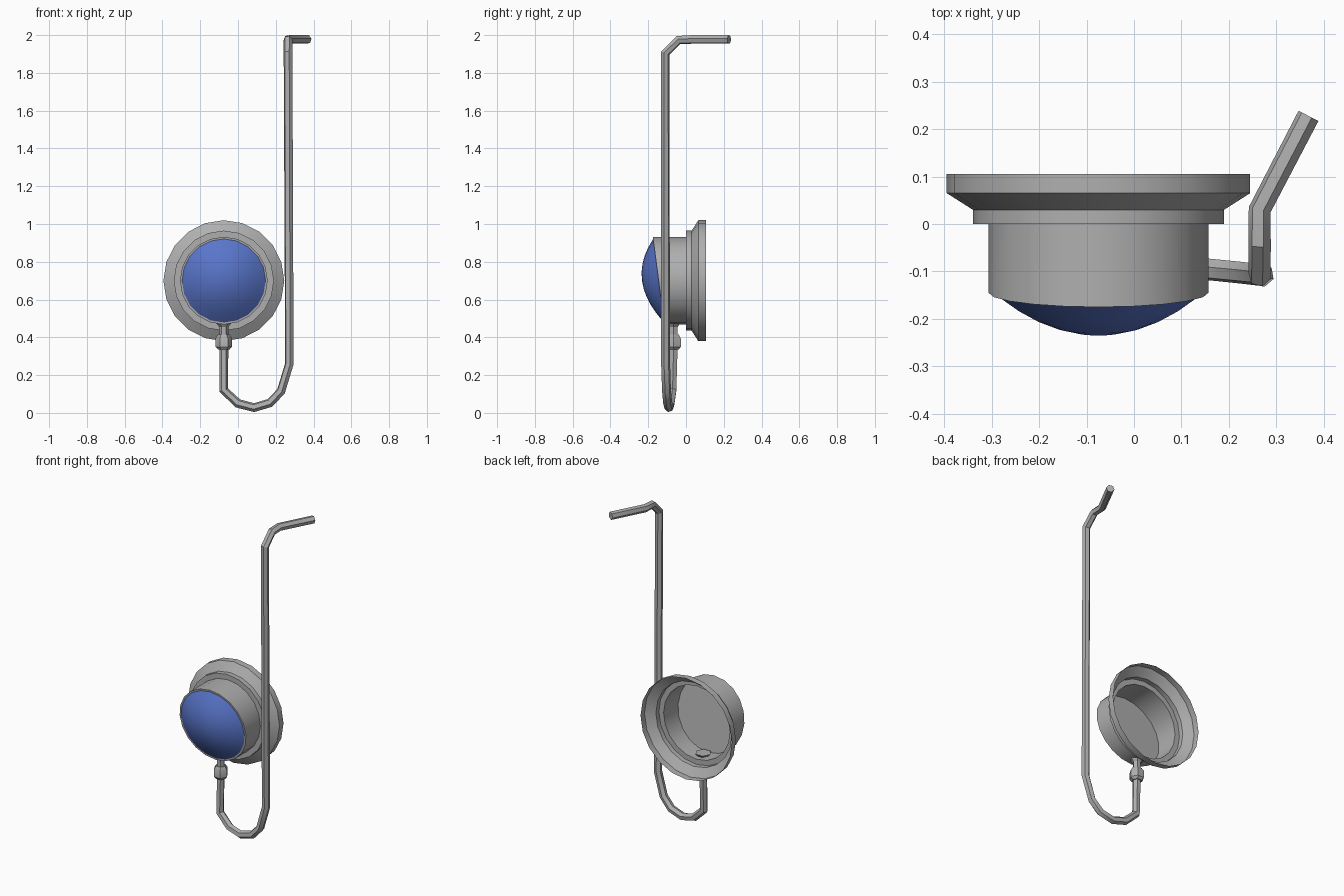
import bpy, bmesh, math
from mathutils import Vector

if "Cube" in bpy.data.objects:
    bpy.data.objects.remove(bpy.data.objects["Cube"])

CX, CZ, SIDES = -0.075, 0.70, 20


def material(name, rgb):
    m = bpy.data.materials.new(name)
    m.use_nodes = True
    m.diffuse_color = (*rgb, 1)
    m.node_tree.nodes["Principled BSDF"].inputs["Base Color"].default_value = (*rgb, 1)
    return m


grey = material("grey metal", (0.43, 0.43, 0.43))
blue = material("blue lens", (0.10, 0.18, 0.60))


def skin(name, rings, mat, cap_start=False, cap_end=False):
    """Join rings of points with quads; a one-point ring closes as a fan."""
    bm = bmesh.new()
    loops = [[bm.verts.new(p) for p in ring] for ring in rings]
    for a, b in zip(loops, loops[1:]):
        n = len(a)
        for i in range(n):
            j = (i + 1) % n
            if len(b) == 1:
                bm.faces.new((a[i], a[j], b[0]))
            else:
                bm.faces.new((a[i], a[j], b[j], b[i]))
    if cap_start:
        bm.faces.new(loops[0][::-1])
    if cap_end:
        bm.faces.new(loops[-1])
    bmesh.ops.recalc_face_normals(bm, faces=bm.faces)
    mesh = bpy.data.meshes.new(name)
    bm.to_mesh(mesh)
    bm.free()
    mesh.materials.append(mat)
    ob = bpy.data.objects.new(name, mesh)
    bpy.context.collection.objects.link(ob)
    bpy.ops.object.select_all(action='DESELECT')
    ob.select_set(True)
    bpy.context.view_layer.objects.active = ob
    bpy.ops.object.shade_smooth_by_angle(angle=math.radians(32))
    return ob


def round_ring(r, y, slant=0.0):
    """Circle facing the front; slant pushes its top forward."""
    pts = []
    for i in range(SIDES):
        a = 2 * math.pi * i / SIDES
        dz = r * math.cos(a)
        pts.append((CX + r * math.sin(a), y - slant * dz, CZ + dz))
    return pts


def hex_ring(r, z, x=CX, y=-0.065):
    return [(x + r * math.cos(math.pi * i / 3), y + r * math.sin(math.pi * i / 3), z)
            for i in range(6)]


# Hollow housing, open at the back, with a slanted front
SLANT = 0.13
skin("housing", [
    round_ring(0.32, 0.105), round_ring(0.32, 0.065), round_ring(0.265, 0.03),
    round_ring(0.265, 0.0), round_ring(0.232, 0.0),
    round_ring(0.232, -0.145, SLANT), round_ring(0.22, -0.145, SLANT),
], grey)
skin("inner_plate", [round_ring(0.22, -0.143, SLANT)], grey, cap_end=True)

# Domed lens
R, H, FRONT = 0.221, 0.088, -0.145
dome = [round_ring(R * f, FRONT - H * (1 - f * f), SLANT) for f in (1, 0.8, 0.6, 0.4, 0.2)]
skin("lens", dome + [[(CX, FRONT - H, CZ)]], blue)

# Flared stub and hexagonal nut under the housing
skin("stub", [hex_ring(0.024, 0.40), hex_ring(0.024, 0.455), hex_ring(0.048, 0.485)],
     grey, cap_end=True)
skin("nut", [hex_ring(0.03, 0.335), hex_ring(0.043, 0.35), hex_ring(0.043, 0.395),
             hex_ring(0.03, 0.415)], grey, True, True)

# Bent hexagonal rod: down from the nut, around the bend, up and back
path = [Vector(p) for p in (
    (CX, -0.065, 0.36), (CX, -0.072, 0.12), (0.0, -0.082, 0.05), (0.085, -0.09, 0.028),
    (0.17, -0.097, 0.053), (0.228, -0.103, 0.115), (0.272, -0.108, 0.26),
    (0.265, -0.11, 1.905), (0.265, -0.04, 1.974), (0.265, 0.03, 1.977),
    (0.368, 0.228, 1.977))]
rings = []
side = Vector((1, 0, 0))
for k, p in enumerate(path):
    d_in = (p - path[max(k - 1, 0)]).normalized()
    d_out = (path[min(k + 1, len(path) - 1)] - p).normalized()
    t = (d_in + d_out).normalized()
    side = (side - t * side.dot(t)).normalized()
    up = t.cross(side)
    rings.append([p + 0.024 * (side * math.cos(math.pi * i / 3) + up * math.sin(math.pi * i / 3))
                  for i in range(6)])
skin("bent_rod", rings, grey, True, True)
